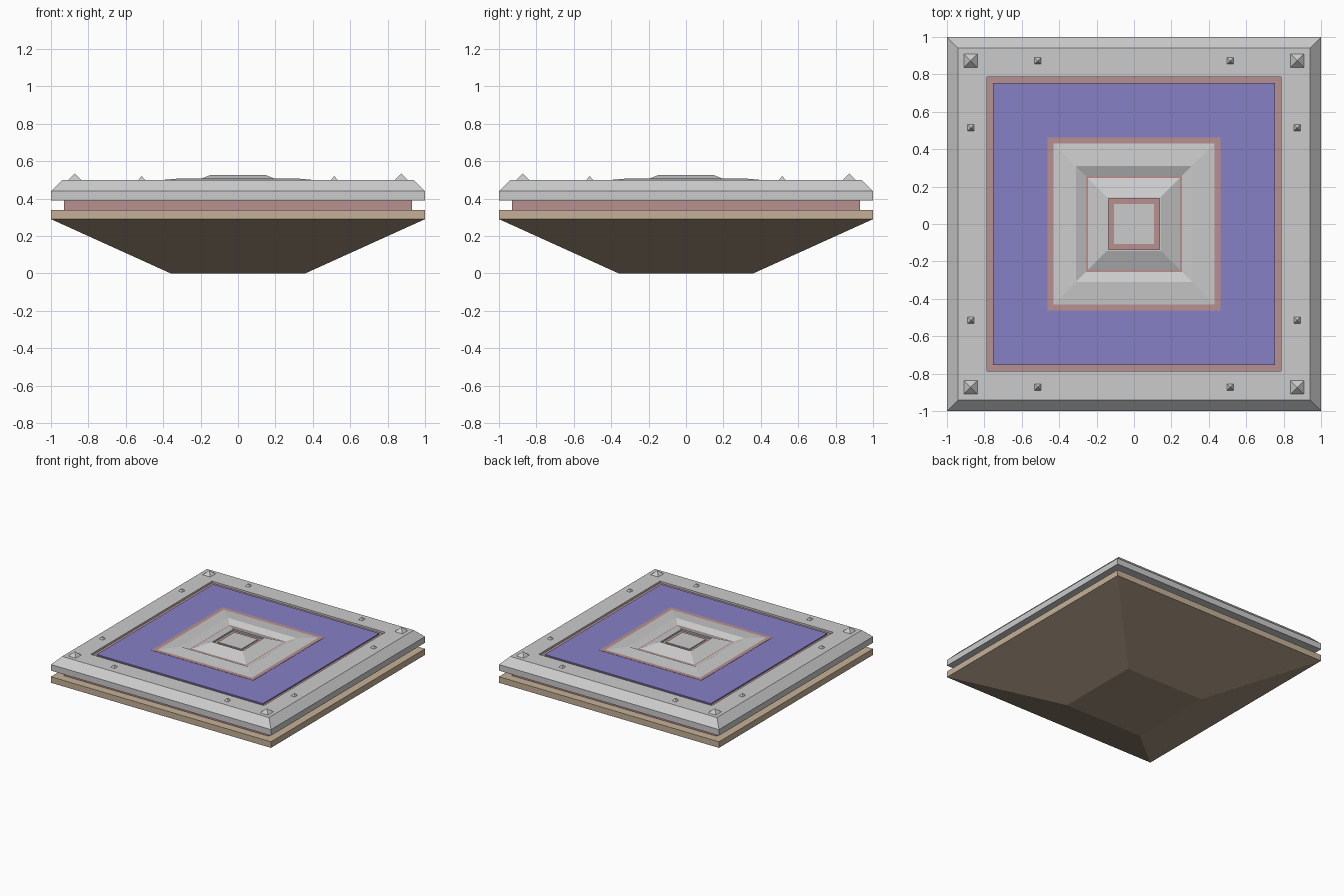
import bpy, bmesh
from math import sqrt

if "Cube" in bpy.data.objects:
    bpy.data.objects.remove(bpy.data.objects["Cube"])


def material(name, rgb):
    m = bpy.data.materials.new(name)
    m.diffuse_color = (*rgb, 1)
    m.use_nodes = True
    m.node_tree.nodes["Principled BSDF"].inputs["Base Color"].default_value = m.diffuse_color
    return m


RED = material("dark_red", (0.48, 0.28, 0.28))
BLUE = material("deep_blue", (0.24, 0.22, 0.56))
TAN = material("tan", (0.56, 0.44, 0.31))
BROWN = material("dark_brown", (0.36, 0.28, 0.20))


def loft(name, profile, mat=None, loop=False, spots=((0, 0),)):
    """Sweep a (half width, z) profile around a square; loop makes a hollow frame."""
    bm = bmesh.new()
    for cx, cy in spots:
        rings = [[bm.verts.new((cx + sx * h, cy + sy * h, z))
                  for sx, sy in ((-1, -1), (1, -1), (1, 1), (-1, 1))]
                 for h, z in profile]
        pairs = list(zip(rings, rings[1:]))
        if loop:
            pairs.append((rings[-1], rings[0]))
        else:
            bm.faces.new(rings[0][::-1])
            bm.faces.new(rings[-1])
        for a, b in pairs:
            for i in range(4):
                j = (i + 1) % 4
                bm.faces.new((a[i], a[j], b[j], b[i]))
    bmesh.ops.remove_doubles(bm, verts=bm.verts, dist=1e-5)
    bmesh.ops.recalc_face_normals(bm, faces=bm.faces)
    me = bpy.data.meshes.new(name)
    bm.to_mesh(me)
    bm.free()
    ob = bpy.data.objects.new(name, me)
    bpy.context.collection.objects.link(ob)
    if mat:
        me.materials.append(mat)
    return ob


# Tapered underside and the stacked slabs
loft("underside", [(0.36, 0), (1, 0.29)], BROWN)
loft("base_slab", [(1, 0.29), (1, 0.34)], TAN)
loft("core_slab", [(0.93, 0.34), (0.93, 0.39), (0.79, 0.39), (0.79, 0.485)], RED)

# Bevelled outer frame
loft("outer_frame", [(0.787, 0.39), (1, 0.39), (1, 0.44), (0.94, 0.5), (0.787, 0.5)],
     loop=True)

# Inlaid panel, leaving red grooves on both sides
loft("blue_panel", [(0.463, 0.48), (0.755, 0.48), (0.755, 0.495), (0.463, 0.495)],
     BLUE, loop=True)
loft("inner_trim", [(0.463, 0.48), (0.463, 0.497), (0.43, 0.497), (0.43, 0.48)],
     RED, loop=True)

# Centre dais: gentle rise, valley, raised block with a trimmed plate
loft("centre_dais", [(0.43, 0.48), (0.43, 0.497), (0.31, 0.508), (0.252, 0.483),
                     (0.145, 0.527), (0.137, 0.527), (0.137, 0.48)], loop=True)
loft("centre_trim", [(0.137, 0.48), (0.137, 0.515)], RED)
loft("centre_plate", [(0.107, 0.51), (0.107, 0.522)])

# Pyramid studs
S = (-1, 1)
big = [(0.873 * x, 0.873 * y) for x in S for y in S]
small = [(a * x, b * y) for x in S for y in S for a, b in ((0.515, 0.872), (0.872, 0.515))]


def studs(name, half, top, spots):
    bm = bmesh.new()
    for x, y in spots:
        r = bmesh.ops.create_cone(bm, cap_ends=True, segments=4, radius1=half * sqrt(2),
                                  radius2=0, depth=top - 0.5)
        vs = r["verts"]
        # turn each cone so its sides line up with the frame
        for v in vs:
            px, py = v.co.x, v.co.y
            v.co.x = x + (px - py) / sqrt(2)
            v.co.y = y + (px + py) / sqrt(2)
            v.co.z += (top + 0.5) / 2
    me = bpy.data.meshes.new(name)
    bm.to_mesh(me)
    bm.free()
    bpy.context.collection.objects.link(bpy.data.objects.new(name, me))


studs("corner_studs", 0.035, 0.533, big)
studs("edge_studs", 0.017, 0.521, small)
